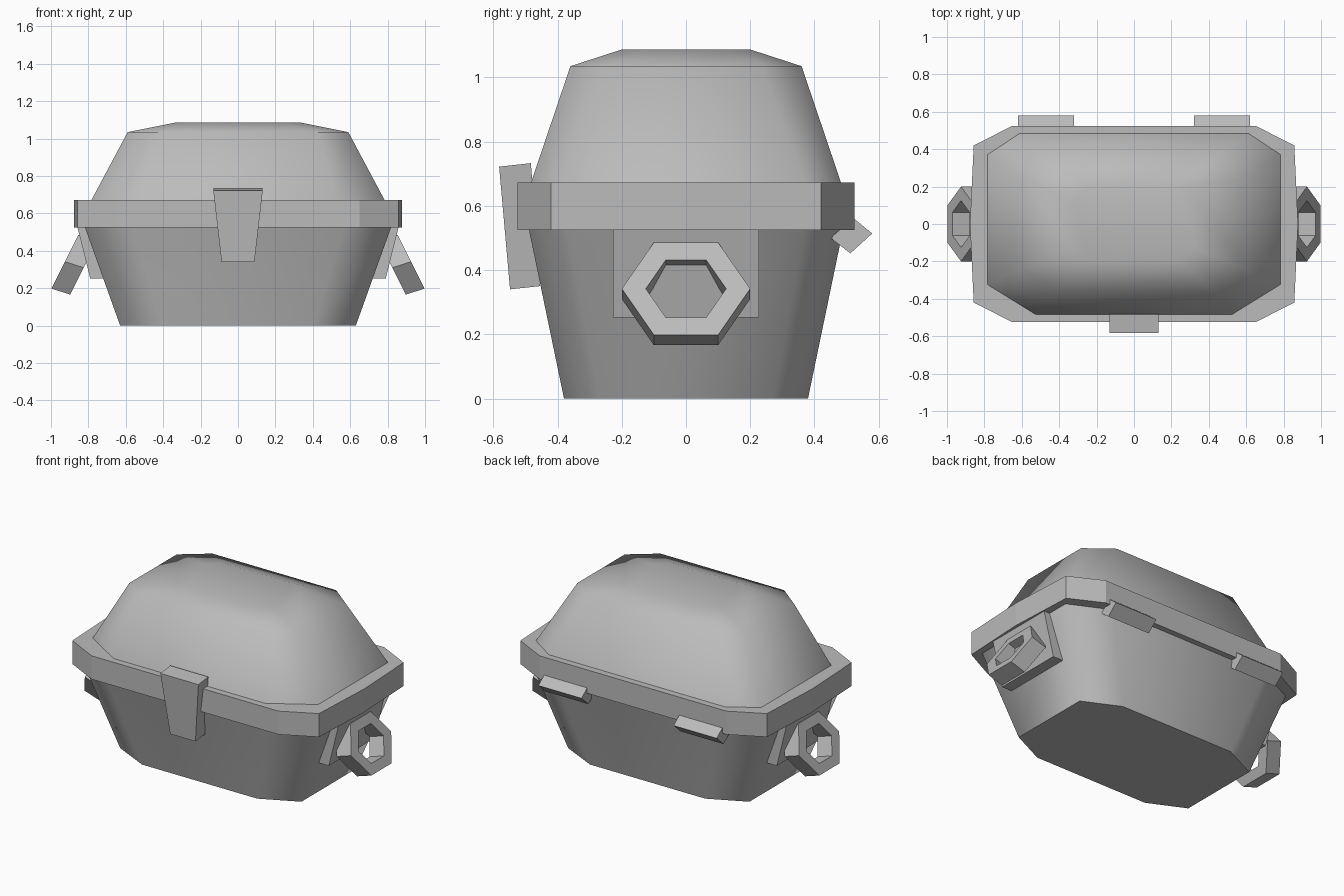
import bpy, bmesh
from math import radians
from mathutils import Vector

default = bpy.data.objects.get("Cube")
if default:
    bpy.data.objects.remove(default)

grey = bpy.data.materials.new("plain grey")
grey.use_nodes = True
colour = (0.5, 0.5, 0.5, 1)
grey.diffuse_color = colour
grey.node_tree.nodes["Principled BSDF"].inputs["Base Color"].default_value = colour


def loft(name, rings, smooth=False, closed=False):
    """Skin a stack of equal-length rings; cap the ends, or join last to first."""
    bm = bmesh.new()
    loops = [[bm.verts.new(p) for p in ring] for ring in rings]
    pairs = list(zip(loops, loops[1:]))
    if closed:
        pairs.append((loops[-1], loops[0]))
    else:
        bm.faces.new(loops[0])
        bm.faces.new(loops[-1])
    n = len(loops[0])
    for low, high in pairs:
        for i in range(n):
            j = (i + 1) % n
            bm.faces.new((low[i], low[j], high[j], high[i]))
    bmesh.ops.recalc_face_normals(bm, faces=bm.faces)
    mesh = bpy.data.meshes.new(name)
    bm.to_mesh(mesh)
    bm.free()
    mesh.materials.append(grey)
    obj = bpy.data.objects.new(name, mesh)
    bpy.context.collection.objects.link(obj)
    if smooth:
        bpy.ops.object.select_all(action="DESELECT")
        obj.select_set(True)
        bpy.context.view_layer.objects.active = obj
        bpy.ops.object.shade_smooth_by_angle(angle=radians(65))
    return obj


def octagon(z, x, y, flat_x, flat_y, front_x=None, front_y=None):
    """Rectangle with cut corners; the front corners may be cut differently."""
    fx, fy = front_x or flat_x, front_y or flat_y
    return [(fx, -y, z), (x, -fy, z), (x, flat_y, z), (flat_x, y, z),
            (-flat_x, y, z), (-x, flat_y, z), (-x, -fy, z), (-fx, -y, z)]


# Tapered tub
loft("tub", [octagon(0, 0.63, 0.38, 0.4, 0.27),
             octagon(0.53, 0.82, 0.49, 0.57, 0.37)], smooth=True)

# Domed lid
loft("lid", [octagon(0.66, 0.79, 0.487, 0.62, 0.375, 0.53, 0.326),
             octagon(1.035, 0.59, 0.36, 0.43, 0.235),
             octagon(1.087, 0.33, 0.2, 0.24, 0.13)], smooth=True)


# Rim, with slightly bowed ends
def rim_ring(z):
    ring = octagon(z, 0.857, 0.525, 0.65, 0.42)
    ring.insert(2, (0.877, 0, z))
    ring.insert(7, (-0.877, 0, z))
    return ring


loft("rim", [rim_ring(0.525), rim_ring(0.672)])

# Front latch, narrower at the bottom and leaning
def latch_ring(half, outer, inner):
    return [(-half, *outer), (half, *outer), (half, *inner), (-half, *inner)]


loft("front_latch", [latch_ring(0.088, (-0.548, 0.34), (-0.455, 0.35)),
                     latch_ring(0.132, (-0.582, 0.722), (-0.483, 0.733))])

# Parts repeated on both sides
hinge = [(0.58, 0.514), (0.512, 0.452), (0.45, 0.5), (0.521, 0.562)]
bracket = [(0.79, 0.252), (0.7, 0.252), (0.78, 0.54), (0.862, 0.54)]
hexagon = [(0.2, 0), (0.1, 1), (-0.1, 1), (-0.2, 0), (-0.1, -1), (0.1, -1)]
centre = Vector((0.925, 0, 0.342))
up = Vector((-0.072, 0, 0.144))
depth = Vector((-0.1, 0, -0.032))


def handle_ring(side, scale, inset):
    points = [centre + up * v * scale + Vector((0, y * scale, 0)) + depth * inset
              for y, v in hexagon]
    return [(p.x * side, p.y, p.z) for p in points]


for side, label in ((1, "left"), (-1, "right")):
    loft(label + "_hinge", [[(side * x, y, z) for y, z in hinge] for x in (0.32, 0.62)])
    loft(label + "_bracket", [[(side * x, y, z) for x, z in bracket] for y in (-0.227, 0.227)])
    loft(label + "_handle", [handle_ring(side, 1, 0), handle_ring(side, 1, 1),
                             handle_ring(side, 0.625, 1), handle_ring(side, 0.625, 0)],
         closed=True)
